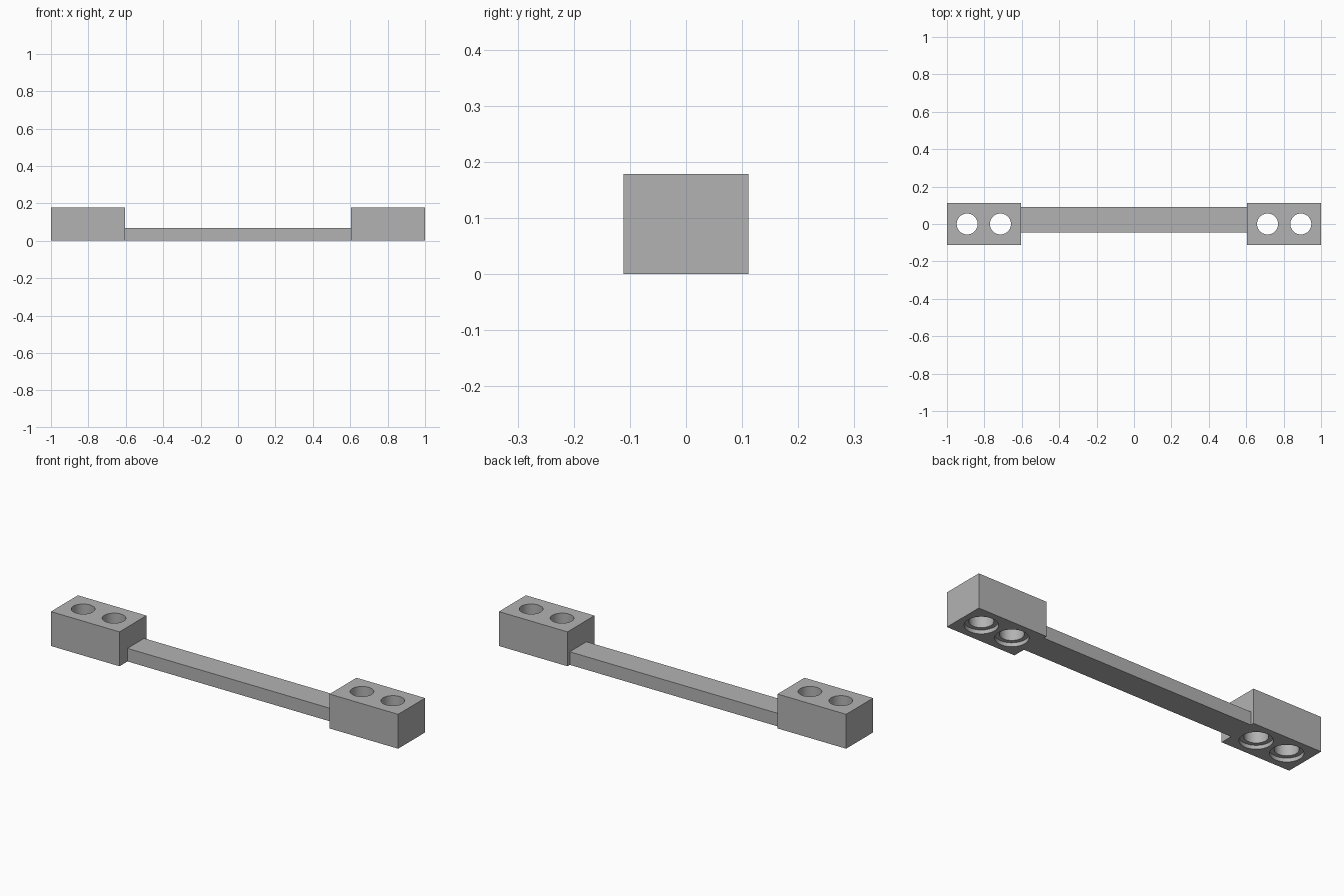
import bpy

if "Cube" in bpy.data.objects:
    bpy.data.objects.remove(bpy.data.objects["Cube"])

grey = bpy.data.materials.new("grey")
grey.diffuse_color = (0.45, 0.45, 0.45, 1)
grey.use_nodes = True
grey.node_tree.nodes["Principled BSDF"].inputs["Base Color"].default_value = grey.diffuse_color


def box(name, x0, x1, y0, y1, z0, z1):
    bpy.ops.mesh.primitive_cube_add(size=1, location=((x0 + x1) / 2, (y0 + y1) / 2, (z0 + z1) / 2))
    ob = bpy.context.object
    ob.name = name
    ob.scale = (x1 - x0, y1 - y0, z1 - z0)
    bpy.ops.object.transform_apply(location=True, rotation=False, scale=True)
    ob.data.materials.append(grey)
    return ob


def drill(target, x, radius, z0, z1):
    bpy.ops.mesh.primitive_cylinder_add(vertices=48, radius=radius, depth=z1 - z0,
                                        location=(x, 0, (z0 + z1) / 2))
    cutter = bpy.context.object
    cutter.data.materials.append(grey)
    bpy.context.view_layer.objects.active = target
    mod = target.modifiers.new("hole", 'BOOLEAN')
    mod.operation = 'DIFFERENCE'
    mod.solver = 'EXACT'
    mod.object = cutter
    bpy.ops.object.modifier_apply(modifier=mod.name)
    bpy.data.objects.remove(cutter)


# Connecting bar, set slightly towards the back
box("connecting_bar", -0.605, 0.605, -0.045, 0.092, 0, 0.068)

# End blocks with two through holes, each counterbored from below
for side, label in ((-1, "left"), (1, "right")):
    xs = sorted((side * 0.605, side * 1.0))
    block = box(label + "_end_block", xs[0], xs[1], -0.111, 0.111, 0, 0.179)
    for x in (0.714, 0.892):
        drill(block, side * x, 0.056, -0.1, 0.3)
        drill(block, side * x, 0.077, -0.1, 0.02)
    bpy.ops.object.select_all(action='DESELECT')
    block.select_set(True)
    bpy.context.view_layer.objects.active = block
    bpy.ops.object.shade_smooth_by_angle()
